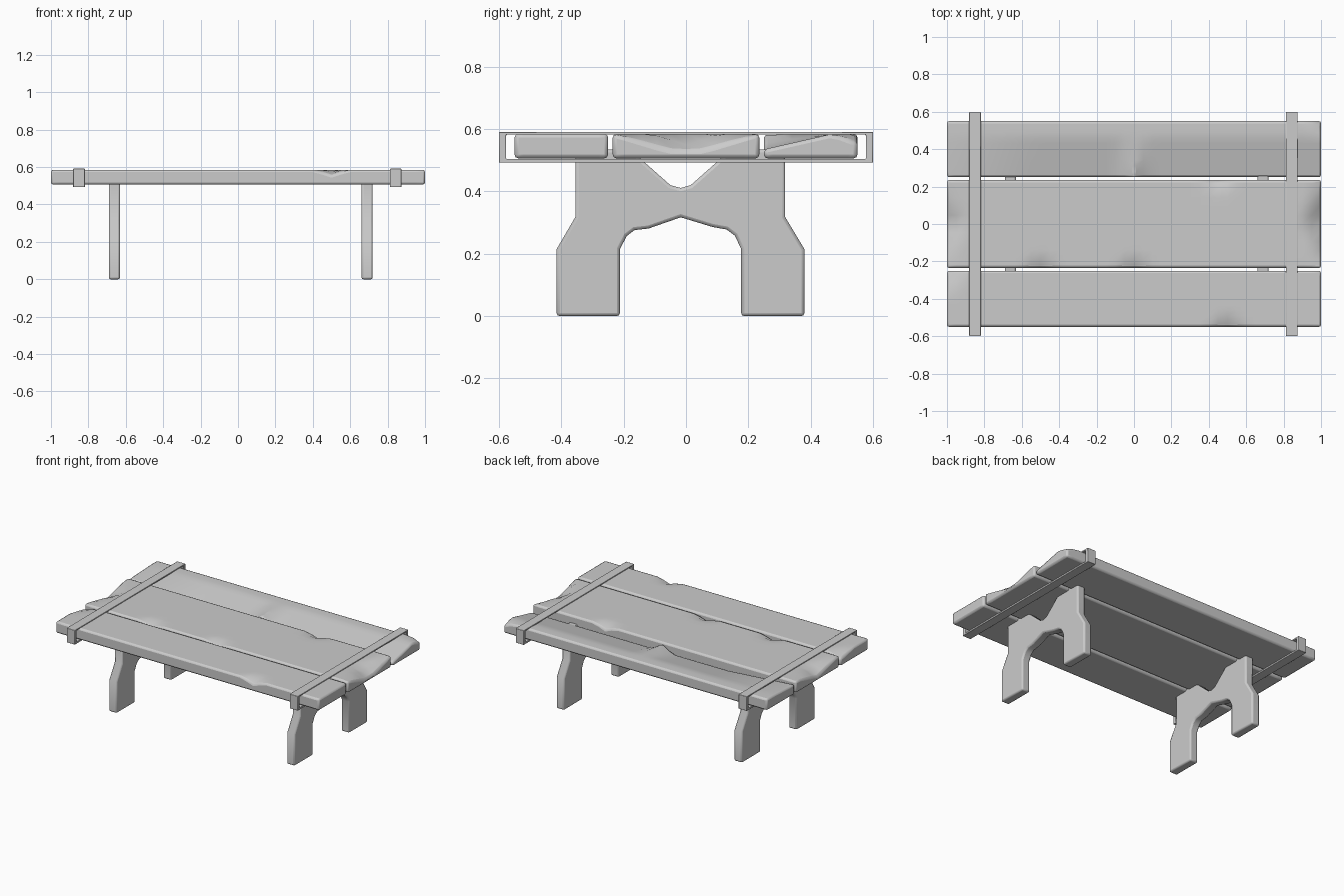
import bpy, bmesh, math

if "Cube" in bpy.data.objects:
    bpy.data.objects.remove(bpy.data.objects["Cube"])


def finish(name, bm, bevel, segments=2):
    bmesh.ops.recalc_face_normals(bm, faces=bm.faces)
    mesh = bpy.data.meshes.new(name)
    bm.to_mesh(mesh)
    bm.free()
    ob = bpy.data.objects.new(name, mesh)
    bpy.context.collection.objects.link(ob)
    mod = ob.modifiers.new("rounded_edges", 'BEVEL')
    mod.width, mod.segments = bevel, segments
    mod.limit_method, mod.angle_limit = 'ANGLE', math.radians(50)
    mod.use_clamp_overlap = False
    bpy.ops.object.select_all(action='DESELECT')
    bpy.context.view_layer.objects.active = ob
    ob.select_set(True)
    bpy.ops.object.shade_smooth_by_angle(angle=math.radians(40))
    return ob


def prism(name, points, faces, x0, x1, bevel):
    """Extrude a (y, z) profile along x."""
    bm = bmesh.new()
    vs = [bm.verts.new((x0, y, z)) for y, z in points]
    fs = [bm.faces.new([vs[i] for i in f]) for f in faces]
    ext = bmesh.ops.extrude_face_region(bm, geom=fs, use_keep_orig=True)
    for v in ext["geom"]:
        if isinstance(v, bmesh.types.BMVert):
            v.co.x = x1
    return finish(name, bm, bevel)


def plank(name, y0, y1, top):
    """Closed slab whose upper surface follows top(x, y)."""
    nx, ny, low = 40, 10, 0.506
    bm = bmesh.new()
    up, down = [], []
    for i in range(nx + 1):
        x = -1 + 2 * i / nx
        ys = [y0 + (y1 - y0) * j / ny for j in range(ny + 1)]
        up.append([bm.verts.new((x, y, max(top(x, y), low + 0.026))) for y in ys])
        down.append([bm.verts.new((x, y, low)) for y in ys])
    for i in range(nx):
        for j in range(ny):
            for g in (up, down):
                bm.faces.new((g[i][j], g[i + 1][j], g[i + 1][j + 1], g[i][j + 1]))
        for j in (0, ny):
            bm.faces.new((up[i][j], up[i + 1][j], down[i + 1][j], down[i][j]))
    for j in range(ny):
        for i in (0, nx):
            bm.faces.new((up[i][j], up[i][j + 1], down[i][j + 1], down[i][j]))
    return finish(name, bm, 0.012)


def chip(x, y, cx, cy, rx, ry, depth):
    """Depth of a pyramid-shaped chip centred on (cx, cy)."""
    return depth * max(0, 1 - abs(x - cx) / rx - abs(y - cy) / ry)


TOP = 0.585


def front_top(x, y):
    return TOP - chip(x, y, 0.5, -0.55, 0.09, 0.08, 0.03) - chip(x, y, -1, -0.25, 0.12, 0.15, 0.03)


def middle_top(x, y):
    return (TOP - chip(x, y, 1, 0, 0.1, 0.23, 0.07) - chip(x, y, -1, 0, 0.1, 0.2, 0.05)
            - chip(x, y, 0, -0.235, 0.08, 0.06, 0.03) - chip(x, y, -0.5, -0.235, 0.08, 0.06, 0.03)
            - chip(x, y, 0.45, 0.235, 0.08, 0.06, 0.03))


def back_top(x, y):
    # inner edge worn down, with a ridge left at the middle
    slope = max(0, (0.47 - y) / 0.22)
    wear = 0.05 * min(1, abs(x) / 0.08) * (1 if x > -0.5 else 2 * (1 + x) * 0.8 + 0.2)
    return TOP - wear * slope - chip(x, y, 1, 0.55, 0.07, 0.08, 0.03)


# table top planks
plank("front_plank", -0.55, -0.25, front_top)
plank("middle_plank", -0.235, 0.235, middle_top)
plank("back_plank", 0.25, 0.55, back_top)

# straps wrapped around the planks
strap = [(-0.6, 0.492), (0.6, 0.492), (0.6, 0.591), (-0.6, 0.591),
         (-0.577, 0.504), (0.577, 0.504), (0.577, 0.582), (-0.577, 0.582)]
strap_faces = [(i, (i + 1) % 4, 4 + (i + 1) % 4, 4 + i) for i in range(4)]
for side, x in (("left", -0.85), ("right", 0.843)):
    prism(side + "_strap", strap, strap_faces, x - 0.031, x + 0.031, 0.003)

# trestle legs
leg = [(-0.415, 0), (-0.415, 0.215), (-0.355, 0.318), (-0.355, 0.535), (-0.18, 0.535),
       (-0.05, 0.42), (-0.017, 0.411), (0.015, 0.42), (0.145, 0.535), (0.318, 0.535),
       (0.318, 0.318), (0.38, 0.215), (0.38, 0), (0.177, 0), (0.177, 0.215),
       (0.157, 0.258), (0.13, 0.278), (0.085, 0.286), (-0.017, 0.317), (-0.12, 0.281),
       (-0.165, 0.276), (-0.19, 0.257), (-0.212, 0.215), (-0.212, 0)]
for side, x in (("left", -0.661), ("right", 0.69)):
    prism(side + "_leg", leg, [range(len(leg))], x - 0.03, x + 0.03, 0.01)
